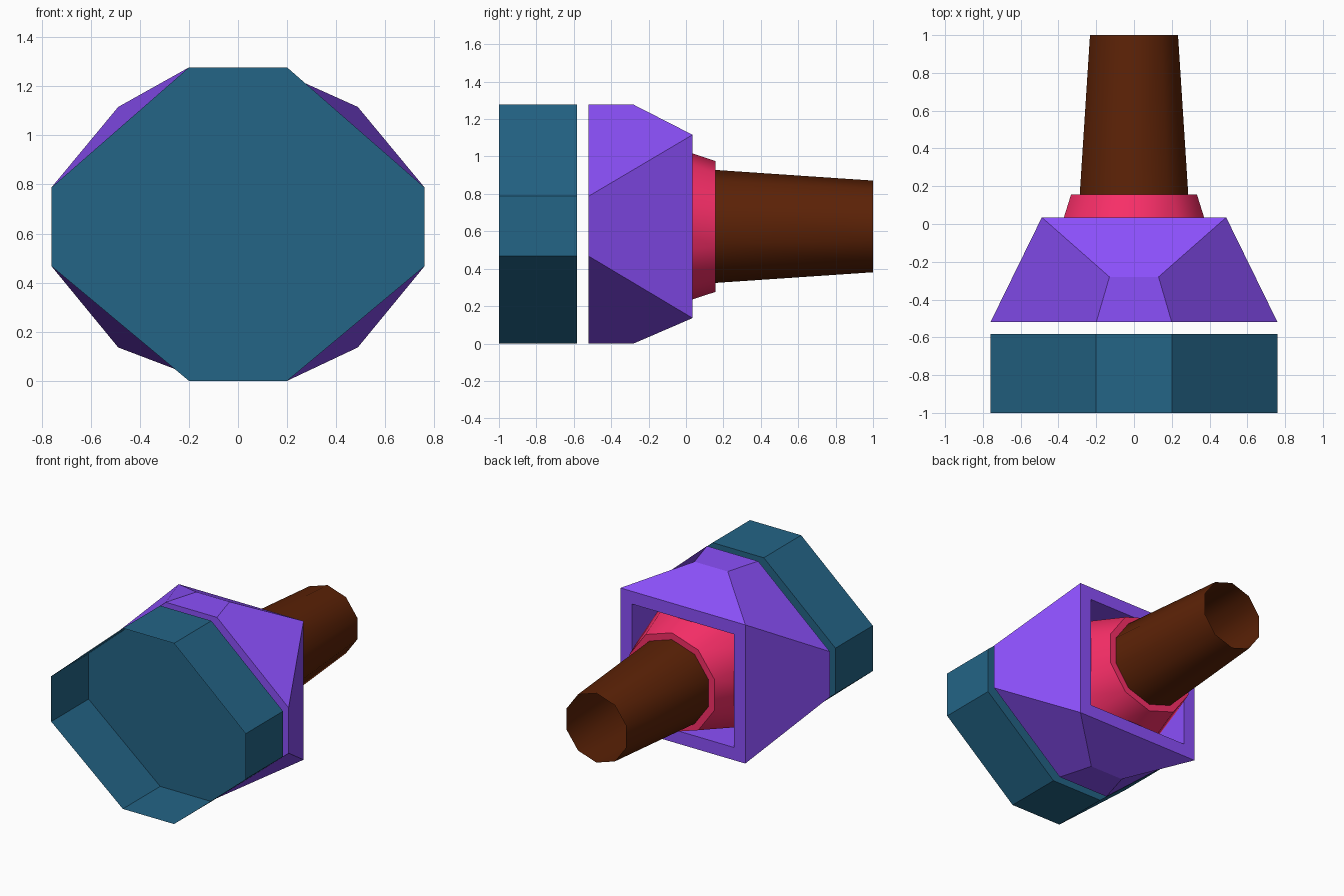
import bpy, bmesh, math

if "Cube" in bpy.data.objects:
    bpy.data.objects.remove(bpy.data.objects["Cube"])

CZ = 0.626  # height of the central axis
OCT = [(0.2, 1.277), (0.76, 0.788), (0.76, 0.467), (0.2, 0.0),
       (-0.2, 0.0), (-0.76, 0.467), (-0.76, 0.788), (-0.2, 1.277)]


def finish(bm, name, colour, smooth=False):
    me = bpy.data.meshes.new(name)
    bm.to_mesh(me)
    bm.free()
    ob = bpy.data.objects.new(name, me)
    bpy.context.collection.objects.link(ob)
    mat = bpy.data.materials.new(name + "_colour")
    mat.diffuse_color = (*colour, 1)
    mat.use_nodes = True
    mat.node_tree.nodes["Principled BSDF"].inputs["Base Color"].default_value = mat.diffuse_color
    me.materials.append(mat)
    if smooth:
        bpy.ops.object.select_all(action='DESELECT')
        ob.select_set(True)
        bpy.context.view_layer.objects.active = ob
        bpy.ops.object.shade_smooth_by_angle(angle=math.radians(45))
    return ob


def lathe(name, profile, colour, sides=10):
    """Join rings of (y, radius) around the y axis, a vertex at the top."""
    bm = bmesh.new()
    rings = [[bm.verts.new((r * math.sin(2 * math.pi * i / sides), y,
                            CZ + r * math.cos(2 * math.pi * i / sides)))
              for i in range(sides)] for y, r in profile]
    for a, b in zip(rings, rings[1:]):
        for i in range(sides):
            j = (i + 1) % sides
            bm.faces.new((a[i], a[j], b[j], b[i]))
    bmesh.ops.recalc_face_normals(bm, faces=bm.faces)
    return finish(bm, name, colour, smooth=True)


# front cup: octagonal wall, open at the front, closed at the back
bm = bmesh.new()
front, rear = [[bm.verts.new((x, y, z)) for x, z in OCT] for y in (-1.0, -0.583)]
for i in range(8):
    j = (i + 1) % 8
    bm.faces.new((front[i], front[j], rear[j], rear[i]))
bm.faces.new(rear)
bmesh.ops.recalc_face_normals(bm, faces=bm.faces)
finish(bm, "front_cup", (0.017, 0.128, 0.24))

# housing: octagon in front turning into a square frame at the back
bm = bmesh.new()
top, side, corner, ridge = {}, {}, {}, {}
for sx in (1, -1):
    for sz in (1, -1):
        k = (sx, sz)
        end = 1.277 if sz > 0 else 0.0
        top[k] = bm.verts.new((0.2 * sx, -0.52, end))
        side[k] = bm.verts.new((0.76 * sx, -0.52, 0.788 if sz > 0 else 0.467))
        corner[k] = bm.verts.new((0.488 * sx, 0.035, CZ + 0.49 * sz))
        ridge[k] = bm.verts.new((0.13 * sx, -0.28, end))
        quad = [top[k], side[k], corner[k], ridge[k]]
        if sx * sz > 0:
            quad = quad[1:] + quad[:1]
        bm.faces.new(quad)
for s in (1, -1):
    bm.faces.new((side[s, 1], side[s, -1], corner[s, -1], corner[s, 1]))
    bm.faces.new((top[-1, s], top[1, s], ridge[1, s], ridge[-1, s]))
    bm.faces.new((ridge[-1, s], ridge[1, s], corner[1, s], corner[-1, s]))
loop = ((1, 1), (1, -1), (-1, -1), (-1, 1))
bm.faces.new([v for k in loop
              for v in ((top[k], side[k]) if k[0] * k[1] > 0 else (side[k], top[k]))])
back = bm.faces.new([corner[k] for k in loop])
bmesh.ops.recalc_face_normals(bm, faces=bm.faces)

# square pocket in the back of the housing
bmesh.ops.inset_region(bm, faces=[back], thickness=0.09, use_even_offset=True)
out = bmesh.ops.extrude_discrete_faces(bm, faces=[back])
bmesh.ops.translate(bm, vec=(0, -0.53, 0), verts=out["faces"][0].verts)
finish(bm, "housing", (0.26, 0.08, 0.96))

# tapered collar with a flat rim, and the open barrel
lathe("collar", [(-0.48, 0.56), (0.157, 0.35), (0.157, 0.302)], (0.95, 0.028, 0.14))
lathe("barrel", [(0.157, 0.302), (1.0, 0.245)], (0.107, 0.016, 0.002))
